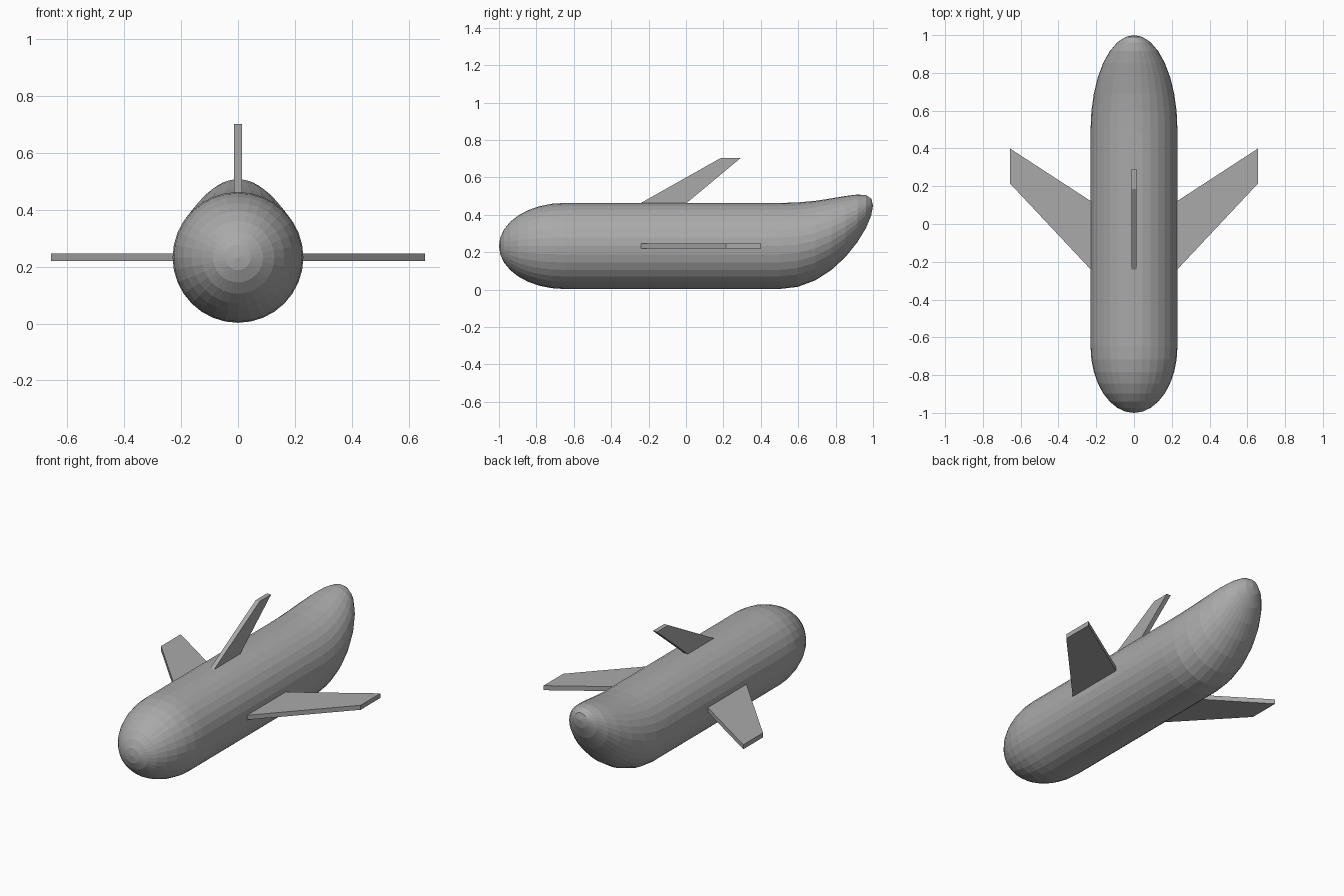
import bpy, bmesh
from math import sin, cos, pi

cube = bpy.data.objects.get("Cube")
if cube:
    bpy.data.objects.remove(cube, do_unlink=True)

SIDES, RINGS = 32, 8
RADIUS, AXIS_Z = 0.23, 0.233
NOSE_Y, TAIL_Y = -0.65, 0.5
THICK = 0.027

grey = bpy.data.materials.new("plain grey")
grey.use_nodes = True
grey.diffuse_color = (0.4, 0.4, 0.4, 1)
grey.node_tree.nodes["Principled BSDF"].inputs["Base Color"].default_value = (0.4, 0.4, 0.4, 1)


def add_object(name, bm):
    bmesh.ops.recalc_face_normals(bm, faces=bm.faces)
    mesh = bpy.data.meshes.new(name)
    bm.to_mesh(mesh)
    bm.free()
    mesh.materials.append(grey)
    obj = bpy.data.objects.new(name, mesh)
    bpy.context.collection.objects.link(obj)
    return obj


def slab(name, outline, place):
    """Flat plate: a 2D outline given thickness, positioned by place(u, v, w)."""
    bm = bmesh.new()
    low, high = [[bm.verts.new(place(u, v, w)) for u, v in outline]
                 for w in (-THICK / 2, THICK / 2)]
    bm.faces.new(low)
    bm.faces.new(high)
    for i in range(len(outline)):
        j = (i + 1) % len(outline)
        bm.faces.new((low[i], low[j], high[j], high[i]))
    return add_object(name, bm)


# Fuselage: rounded nose, straight barrel and a tail swept upward
stations = []  # (y, radius, centre height)
for i in range(1, RINGS + 1):
    a = i / RINGS * pi / 2
    stations.append((NOSE_Y - (1 + NOSE_Y) * cos(a), RADIUS * sin(a), AXIS_Z))
for i in range(RINGS):
    a = i / RINGS * pi / 2
    t = sin(a)
    stations.append((TAIL_Y + (1 - TAIL_Y) * t, RADIUS * cos(a), AXIS_Z + 0.217 * t ** 2.1))

bm = bmesh.new()
loops = [[bm.verts.new((r * sin(2 * pi * k / SIDES), y, z + r * cos(2 * pi * k / SIDES)))
          for k in range(SIDES)] for y, r, z in stations]
nose_tip = bm.verts.new((0, -1, AXIS_Z))
tail_tip = bm.verts.new((0, 1, AXIS_Z + 0.217))
for k in range(SIDES):
    n = (k + 1) % SIDES
    for a, b in zip(loops, loops[1:]):
        bm.faces.new((a[k], a[n], b[n], b[k]))
    bm.faces.new((nose_tip, loops[0][n], loops[0][k]))
    bm.faces.new((tail_tip, loops[-1][k], loops[-1][n]))
add_object("fuselage", bm)

# Swept wings, rooted inside the fuselage
wing = [(0.15, -0.325), (0.657, 0.215), (0.657, 0.4), (0.15, 0.07)]
for name, side in (("left_wing", 1), ("right_wing", -1)):
    slab(name, wing, lambda u, v, w: (side * u, v, AXIS_Z + w))

# Swept dorsal fin
fin = [(-0.335, 0.41), (0.185, 0.703), (0.292, 0.703), (-0.06, 0.41)]
slab("dorsal_fin", fin, lambda u, v, w: (w, u, v))
